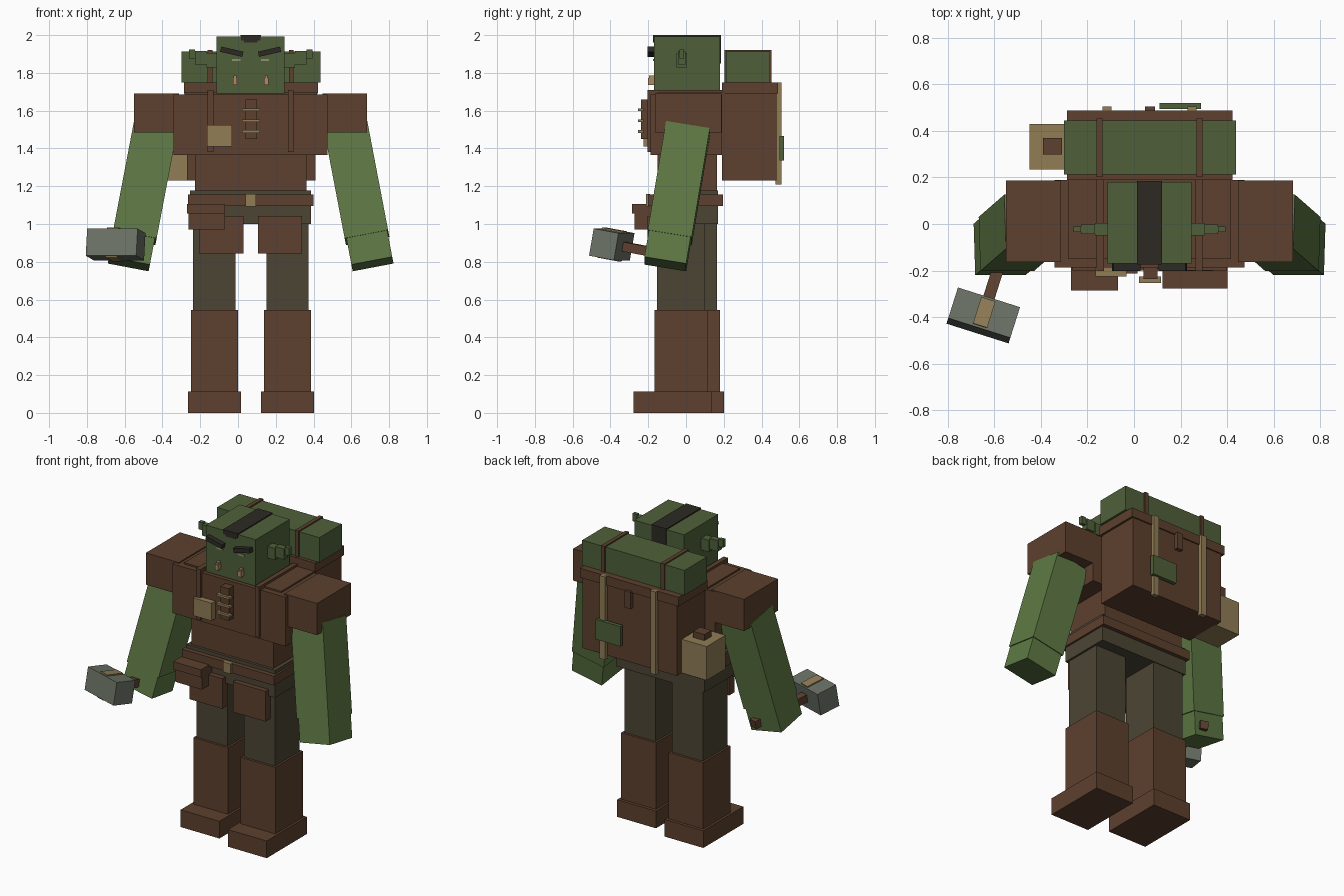
import bpy, bmesh, math
from mathutils import Matrix, Vector

if "Cube" in bpy.data.objects:
    bpy.data.objects.remove(bpy.data.objects["Cube"])

CX = 0.067  # symmetry plane of the body


def material(name, rgb):
    m = bpy.data.materials.new(name)
    lin = [((c / 255 + 0.055) / 1.055) ** 2.4 for c in rgb]
    m.diffuse_color = (*lin, 1)
    m.use_nodes = True
    m.node_tree.nodes["Principled BSDF"].inputs["Base Color"].default_value = m.diffuse_color
    return m


BROWN = material("brown leather", (93, 64, 46))
ARM = material("light green skin", (94, 120, 68))
GREEN = material("dull green", (79, 96, 58))
PANTS = material("dark olive cloth", (76, 69, 52))
TAN = material("tan canvas", (145, 125, 86))
STEEL = material("grey steel", (107, 114, 102))
DARK = material("near black hair", (45, 42, 36))
TUSK = material("tusk", (176, 138, 98))
EYE = material("pale eye", (140, 150, 105))


def block(name, mat, x, y, z, matrix=None):
    """Box from ranges on each axis, optionally placed by a matrix."""
    bm = bmesh.new()
    bmesh.ops.create_cube(bm, size=1)
    r = (x, y, z)
    for v in bm.verts:
        v.co = Vector([sum(r[i]) / 2 + v.co[i] * (r[i][1] - r[i][0]) for i in range(3)])
    if matrix is not None:
        bm.transform(matrix)
    me = bpy.data.meshes.new(name)
    bm.to_mesh(me)
    bm.free()
    me.materials.append(mat)
    ob = bpy.data.objects.new(name, me)
    bpy.context.collection.objects.link(ob)
    return ob


def pair(name, mat, x, y, z, matrix=None):
    """Right-hand block plus its mirror; x is measured from the body centre."""
    for side, s in (("right", 1), ("left", -1)):
        ob = block(f"{side}_{name}", mat, x, y, z, matrix)
        flip = Matrix.Translation((CX, 0, 0)) @ Matrix.Scale(s, 4, (1, 0, 0))
        ob.data.transform(flip)
        if s < 0:
            ob.data.flip_normals()


def centred(w):
    return (CX - w, CX + w)


# Legs in a slight stride
for side, lx, dy in (("right", 0.262, 0), ("left", -0.125, 0.065)):
    block(side + "_foot", BROWN, (lx - 0.14, lx + 0.14), (-0.278 + dy, 0.135 + dy), (0, 0.112))
    block(side + "_boot", BROWN, (lx - 0.125, lx + 0.125), (-0.168 + dy, 0.115 + dy), (0.112, 0.545))
    block(side + "_thigh", PANTS, (lx - 0.112, lx + 0.112), (-0.153 + dy, 0.1 + dy), (0.545, 1.05))

# Torso
block("hips", PANTS, centred(0.32), (-0.17, 0.17), (1.0, 1.178))
block("belt", BROWN, centred(0.332), (-0.2, 0.195), (1.095, 1.155))
block("buckle", TAN, (0.04, 0.095), (-0.212, -0.19), (1.093, 1.158))
block("belly", BROWN, centred(0.295), (-0.152, 0.165), (1.178, 1.37))
block("chest", BROWN, centred(0.408), (-0.187, 0.19), (1.365, 1.685))
block("collar", BROWN, centred(0.35), (-0.15, 0.205), (1.685, 1.695))
pair("shoulder", BROWN, (0.38, 0.617), (-0.163, 0.187), (1.485, 1.692))

# Arms leaning outward and forward
arm_m = (Matrix.Translation((0.573 - CX, 0.01, 1.505))
         @ Matrix.Rotation(math.radians(-10.8), 4, 'Y')
         @ Matrix.Rotation(math.radians(-9.3), 4, 'X'))
pair("arm", ARM, (-0.117, 0.117), (-0.118, 0.118), (-0.595, 0.0), arm_m)
pair("hand", ARM, (-0.108, 0.112), (-0.112, 0.112), (-0.74, -0.595), arm_m)

# Head and face
block("head", GREEN, centred(0.18), (-0.17, 0.18), (1.69, 1.993))
block("hair_top", DARK, centred(0.054), (-0.172, 0.184), (1.992, 2.0))
block("hair_back", DARK, centred(0.054), (0.179, 0.185), (1.85, 2.0))
block("hair_front", DARK, centred(0.052), (-0.175, -0.168), (1.972, 2.0))
block("hair_tip", DARK, centred(0.036), (-0.175, -0.168), (1.96, 1.972))
brow_m = Matrix.Translation((0.1, -0.185, 1.912)) @ Matrix.Rotation(math.radians(-13), 4, 'Y')
pair("brow", DARK, (-0.06, 0.06), (-0.018, 0.02), (-0.014, 0.014), brow_m)
pair("eye", EYE, (0.055, 0.098), (-0.176, -0.168), (1.862, 1.874))
pair("tusk", TUSK, (0.071, 0.094), (-0.2, -0.168), (1.735, 1.772))
pair("tusk_tip", TUSK, (0.075, 0.09), (-0.195, -0.168), (1.772, 1.785))
pair("ear_base", GREEN, (0.178, 0.235), (-0.05, 0.005), (1.828, 1.905))
pair("ear_middle", GREEN, (0.235, 0.295), (-0.043, -0.002), (1.845, 1.915))
pair("ear_tip", GREEN, (0.295, 0.327), (-0.035, -0.01), (1.875, 1.925))

# Chest gear
pair("strap_front", BROWN, (0.197, 0.228), (-0.203, -0.18), (1.38, 1.7))
pair("strap_top", BROWN, (0.197, 0.228), (-0.203, 0.2), (1.684, 1.71))
block("chest_pocket", TAN, (-0.165, -0.033), (-0.225, -0.18), (1.41, 1.525))
block("vial_holder", BROWN, (0.04, 0.1), (-0.237, -0.18), (1.45, 1.66))
for i, z in enumerate((1.49, 1.547, 1.605)):
    block(f"vial_{i}", TAN, (0.022, 0.117), (-0.253, -0.225), (z - 0.007, z + 0.007))

# Belt gear
block("pouch", BROWN, (-0.262, -0.07), (-0.272, -0.165), (0.97, 1.06))
block("pouch_flap", BROWN, (-0.27, -0.068), (-0.285, -0.165), (1.055, 1.105))
pair("thigh_pad", BROWN, (0.038, 0.273), (-0.203, -0.15), (0.845, 1.042))

# Backpack
block("pack", BROWN, (-0.27, 0.41), (0.19, 0.48), (1.23, 1.7))
block("pack_lid", BROWN, (-0.287, 0.424), (0.19, 0.488), (1.69, 1.75))
block("bedroll", GREEN, (-0.3, 0.438), (0.212, 0.444), (1.75, 1.912))
pair("bedroll_strap", BROWN, (0.202, 0.228), (0.203, 0.453), (1.74, 1.92))
pair("pack_strap", TAN, (0.163, 0.202), (0.475, 0.505), (1.21, 1.75))
block("pack_clasp", BROWN, (0.047, 0.09), (0.475, 0.505), (1.59, 1.7))
block("pack_patch", GREEN, (0.11, 0.287), (0.495, 0.52), (1.335, 1.465))
block("canister", TAN, (-0.45, -0.265), (0.235, 0.43), (1.23, 1.45))
block("canister_cap", BROWN, (-0.392, -0.31), (0.298, 0.37), (1.45, 1.49))

# Hammer held in the left hand
hammer_m = (Matrix.Translation((-0.648, -0.393, 0.892))
            @ Matrix.Rotation(math.radians(-17.6), 4, 'Z')
            @ Matrix.Rotation(math.radians(-10), 4, 'X'))
block("hammer_handle", BROWN, (-0.025, 0.025), (0.0, 0.46), (-0.025, 0.025), hammer_m)
block("hammer_head", STEEL, (-0.14, 0.14), (-0.07, 0.07), (-0.073, 0.073), hammer_m)
block("hammer_band", TAN, (-0.032, 0.032), (-0.06, 0.06), (-0.081, 0.081), hammer_m)
